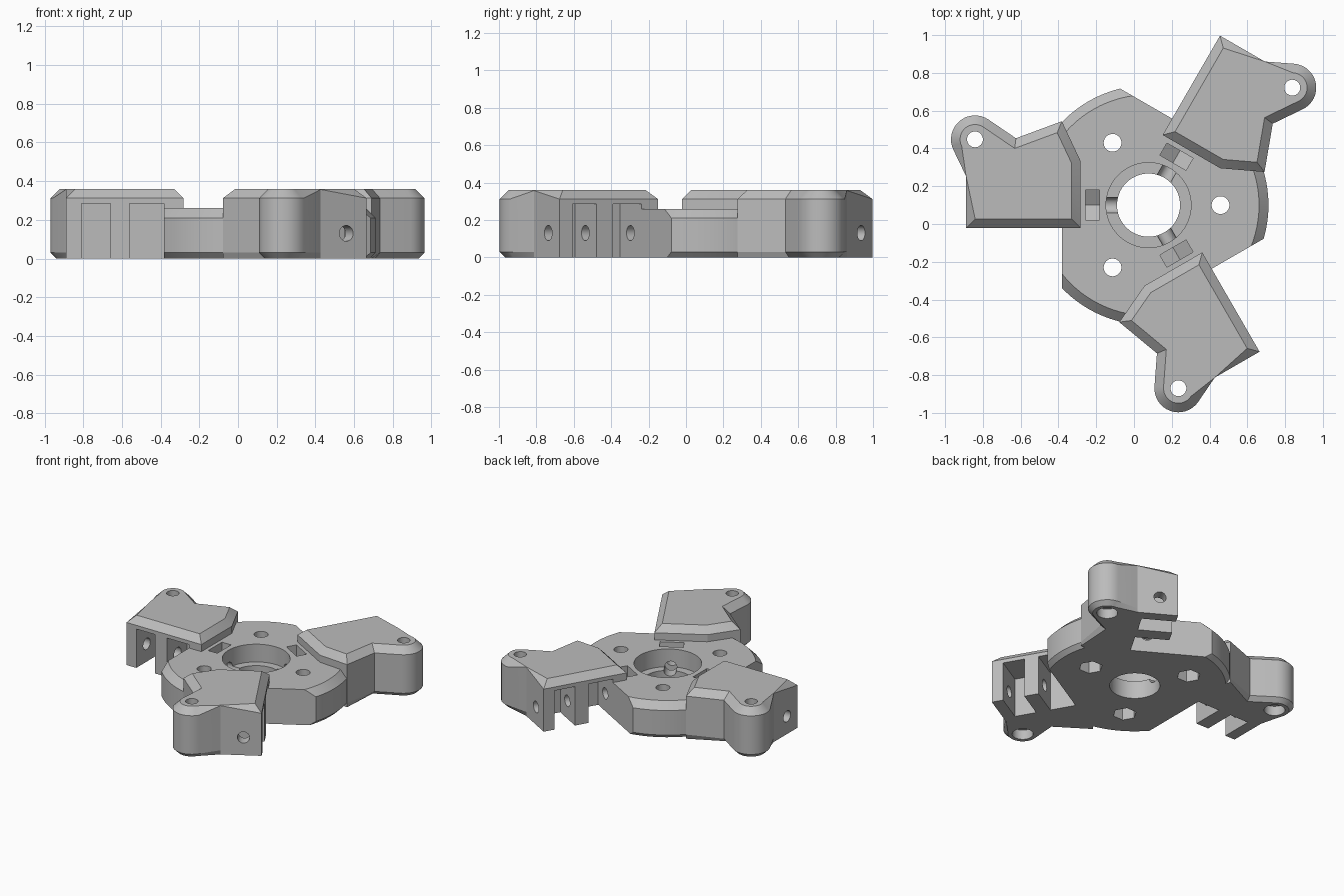
import bpy, bmesh, math
from mathutils import Matrix, Vector

if "Cube" in bpy.data.objects:
    bpy.data.objects.remove(bpy.data.objects["Cube"])

CX, CY = 0.077, 0.10           # hub axis
ARMS = (0, math.radians(120), math.radians(240))

grey = bpy.data.materials.new("plain grey")
grey.diffuse_color = (0.5, 0.5, 0.5, 1)
grey.use_nodes = True
grey.node_tree.nodes["Principled BSDF"].inputs["Base Color"].default_value = grey.diffuse_color


def loft(name, rings, spin=0.0):
    """Closed solid through rings of equal point count, spun about the hub axis."""
    bm = bmesh.new()
    loops = [[bm.verts.new(p) for p in ring] for ring in rings]
    n = len(loops[0])
    bm.faces.new(loops[0][::-1])
    bm.faces.new(loops[-1])
    for a, b in zip(loops, loops[1:]):
        for i in range(n):
            j = (i + 1) % n
            bm.faces.new((a[i], a[j], b[j], b[i]))
    bmesh.ops.recalc_face_normals(bm, faces=bm.faces)
    bm.transform(Matrix.Translation((CX, CY, 0)) @ Matrix.Rotation(spin, 4, 'Z'))
    me = bpy.data.meshes.new(name)
    bm.to_mesh(me)
    bm.free()
    ob = bpy.data.objects.new(name, me)
    bpy.context.collection.objects.link(ob)
    me.materials.append(grey)
    return ob


def circle(x, y, z, r, n=32):
    return [(x + r * math.cos(2 * math.pi * i / n),
             y + r * math.sin(2 * math.pi * i / n), z) for i in range(n)]


def pin(x, y, z0, z1, r, spin=0.0, n=32):
    return loft("pin_cutter", [circle(x, y, z, r, n) for z in (z0, z1)], spin)


def along_x(x0, x1, profile, spin):
    return loft("radial_cutter", [[(x, y, z) for y, z in profile] for x in (x0, x1)], spin)


def box(x0, x1, y0, y1, z0, z1, spin):
    return along_x(x0, x1, [(y0, z0), (y1, z0), (y1, z1), (y0, z1)], spin)


def boolean(ob, other, op='DIFFERENCE'):
    m = ob.modifiers.new("bool", 'BOOLEAN')
    m.operation, m.solver, m.object = op, 'EXACT', other
    bpy.context.view_layer.objects.active = ob
    bpy.ops.object.modifier_apply(modifier=m.name)
    bpy.data.objects.remove(other, do_unlink=True)


def inset(pts, dists):
    """Mitred inward offset of a counter-clockwise outline."""
    out = []
    for i, p in enumerate(pts):
        a = (p - pts[i - 1]).normalized()
        b = (pts[(i + 1) % len(pts)] - p).normalized()
        na, nb = Vector((-a.y, a.x)), Vector((-b.y, b.x))
        out.append(p + (na + nb) * dists[i] / (1 + na.dot(nb)))
    return out


# Arm outline: square inner end, notch, round lug, flat outer face
LX, LY, LR = -0.919, 0.348, 0.127
outline = [Vector(p) for p in ((-0.966, -0.121), (-0.359, -0.121), (-0.359, 0.232),
                               (-0.459, 0.444), (-0.702, 0.354))]
for k in range(17):
    t = math.radians(55.5 + (206 - 55.5) * k / 16)
    outline.append(Vector((LX + LR * math.cos(t), LY + LR * math.sin(t))))
outline.append(Vector((-0.966, 0.153)))
N = len(outline)
top = inset(outline, [0.048] * (N - 1) + [0.0])
foot = inset(outline, [0, 0, 0, 0, 0.03] + [0.03] * 17 + [0.0])


def make_arm(spin):
    arm = loft("arm", [
        [(p.x, p.y, 0.0) for p in foot],
        [(p.x, p.y, 0.03) for p in outline],
        [(p.x, p.y, 0.312 if i < N - 1 else 0.357) for i, p in enumerate(outline)],
        [(p.x, p.y, 0.36) for p in top]], spin)
    # Two open slots between the hinge walls
    for x0, x1 in ((-0.887, -0.737), (-0.637, -0.459)):
        boolean(arm, box(x0, x1, -0.3, 0.11, -0.1, 0.285, spin))
    # Lug bolt hole with a recess below
    boolean(arm, pin(LX, LY, -0.1, 0.5, 0.042, spin))
    boolean(arm, pin(LX, LY, -0.1, 0.07, 0.07, spin))
    return arm


# Hub disc with chamfered rim
body = loft("hub_with_arms", [circle(0, 0, z, r, 96) for z, r in
                              ((0, 0.605), (0.03, 0.635), (0.21, 0.635), (0.26, 0.585))])
for s in ARMS:      # flats facing the arms
    boolean(body, box(-1, -0.459, -1, 1, -0.5, 0.5, s))
for s in ARMS:
    boolean(body, make_arm(s), 'UNION')

# Centre bore and counterbore
boolean(body, pin(0, 0, -0.1, 0.5, 0.167, 0, 64))
boolean(body, pin(0, 0, 0.13, 0.5, 0.225, 0, 64))

rod = [(0.041 * math.cos(math.tau * i / 24), 0.13 + 0.041 * math.sin(math.tau * i / 24))
       for i in range(24)]
nut = [(-0.08, 0.084), (0, 0.04), (0.08, 0.084), (0.08, 0.3), (-0.08, 0.3)]
for s in ARMS:
    # Radial rod hole and the nut pocket it crosses
    boolean(body, along_x(-1.2, -0.1, rod, s))
    boolean(body, along_x(-0.333, -0.259, nut, s))
    # Hub bolt hole with a hexagonal recess below
    boolean(body, pin(0.381, 0, -0.1, 0.5, 0.047, s))
    boolean(body, pin(0.381, 0, -0.1, 0.1, 0.08, s, 6))

bpy.ops.object.select_all(action='DESELECT')
body.select_set(True)
bpy.context.view_layer.objects.active = body
bpy.ops.object.shade_smooth_by_angle(angle=math.radians(20))
